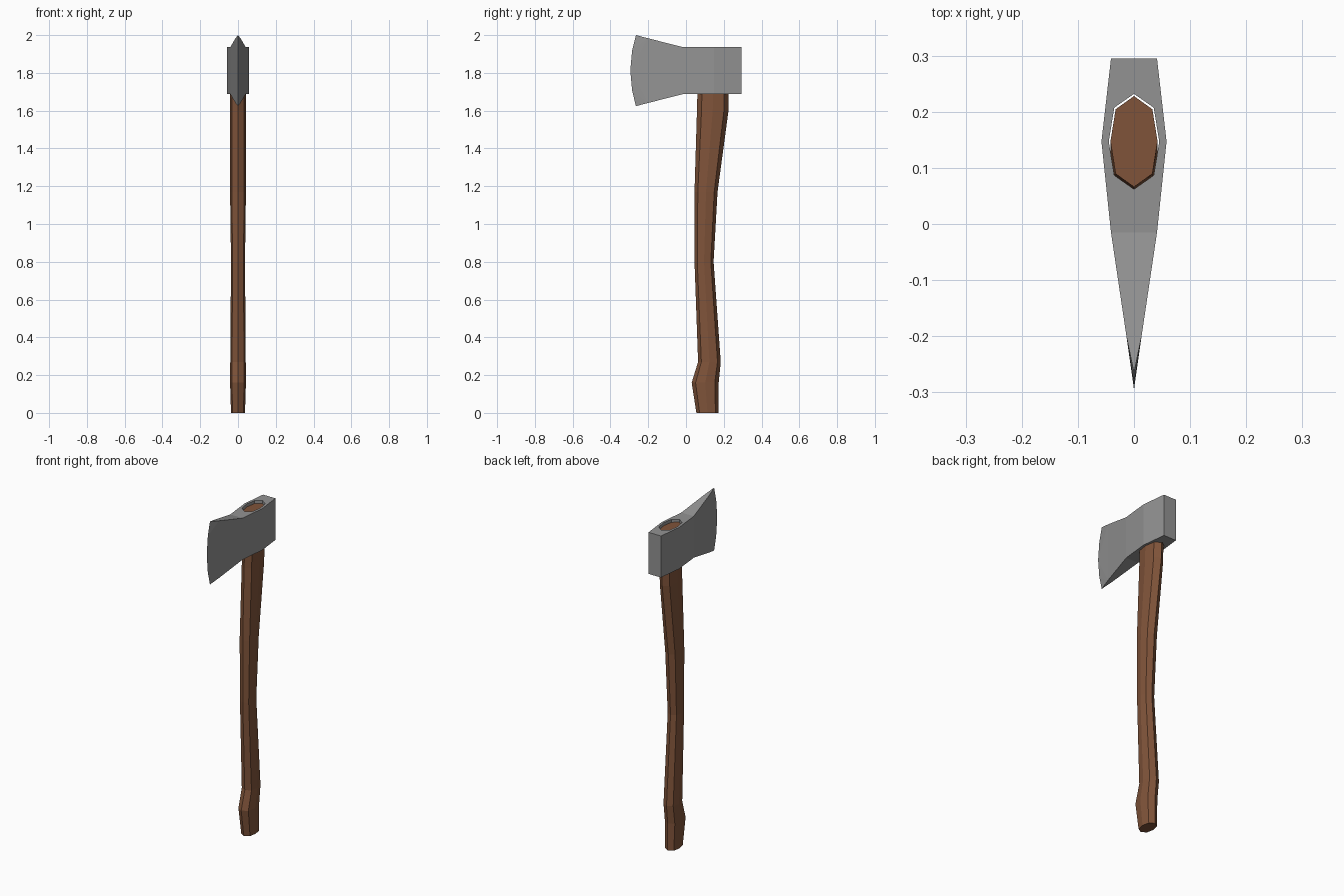
import bpy, bmesh

if "Cube" in bpy.data.objects:
    bpy.data.objects.remove(bpy.data.objects["Cube"])


def material(name, colour):
    m = bpy.data.materials.new(name)
    m.diffuse_color = (*colour, 1)
    m.use_nodes = True
    m.node_tree.nodes["Principled BSDF"].inputs["Base Color"].default_value = m.diffuse_color
    return m


def finish(name, bm, mat):
    bmesh.ops.recalc_face_normals(bm, faces=bm.faces)
    me = bpy.data.meshes.new(name)
    bm.to_mesh(me)
    bm.free()
    ob = bpy.data.objects.new(name, me)
    bpy.context.collection.objects.link(ob)
    me.materials.append(mat)
    return ob


def loft(name, rings, mat):
    """Skin a list of equal-length point rings and cap both ends."""
    bm = bmesh.new()
    vs = [[bm.verts.new(p) for p in r] for r in rings]
    n = len(vs[0])
    for a, b in zip(vs, vs[1:]):
        for i in range(n):
            j = (i + 1) % n
            bm.faces.new((a[i], a[j], b[j], b[i]))
    bm.faces.new(vs[0])
    bm.faces.new(vs[-1])
    return finish(name, bm, mat)


# Eight-sided oval shared by the handle and the eye of the head
OVAL = [(0, -1), (.78, -.71), (1, 0), (.78, .71),
        (0, 1), (-.78, .71), (-1, 0), (-.78, -.71)]


def oval(z, front, back, hw):
    c, r = (front + back) / 2, (back - front) / 2
    return [(x * hw, c + y * r, z) for x, y in OVAL]


steel = material("steel grey", (.29, .29, .29))
wood = material("brown wood", (.215, .088, .042))

# Curved handle: height, front, back, half width
loft("handle", [oval(*s) for s in [
    (0, .055, .173, .037), (.16, .03, .173, .042), (.27, .064, .184, .041),
    (.8, .045, .146, .037), (1.17, .045, .167, .042),
    (1.6, .058, .225, .042), (1.92, .066, .228, .042)]], wood)

# Axe head: sections from poll to blade (y, half width, low z, high z)
bm = bmesh.new()
secs = [(.295, .041, 1.688, 1.936), (.147, .058, 1.688, 1.936),
        (-.015, .041, 1.688, 1.936), (-.2, .0135, 1.641, 1.983)]
rings = [[bm.verts.new(p) for p in ((-w, y, lo), (w, y, lo), (w, y, hi), (-w, y, hi))]
         for y, w, lo, hi in secs]
bm.faces.new(rings[0])
for a, b in zip(rings, rings[1:]):
    for i in range(4):
        j = (i + 1) % 4
        bm.faces.new((a[i], a[j], b[j], b[i]))
# Curved cutting edge, joined to the last section
edge = [bm.verts.new((0, y, z)) for y, z in
        ((-.265, 1.624), (-.285, 1.705), (-.295, 1.812), (-.285, 1.92), (-.265, 2.0))]
bl, br, tr, tl = rings[-1]
for lo, hi in ((bl, tl), (br, tr)):
    for k in range(4):
        bm.faces.new((lo if k < 2 else hi, edge[k], edge[k + 1]))
    bm.faces.new((lo, edge[2], hi))
bm.faces.new((bl, br, edge[0]))
bm.faces.new((tl, tr, edge[4]))
head = finish("axe_head", bm, steel)

# Eye hole through the head
cutter = loft("eye_cutter", [oval(z, .062, .232, .045) for z in (1.6, 2.05)], steel)
cutter.hide_render = True
mod = head.modifiers.new("eye", 'BOOLEAN')
mod.operation = 'DIFFERENCE'
mod.solver = 'EXACT'
mod.object = cutter
bpy.context.view_layer.objects.active = head
bpy.ops.object.modifier_apply(modifier=mod.name)
bpy.data.objects.remove(cutter)
